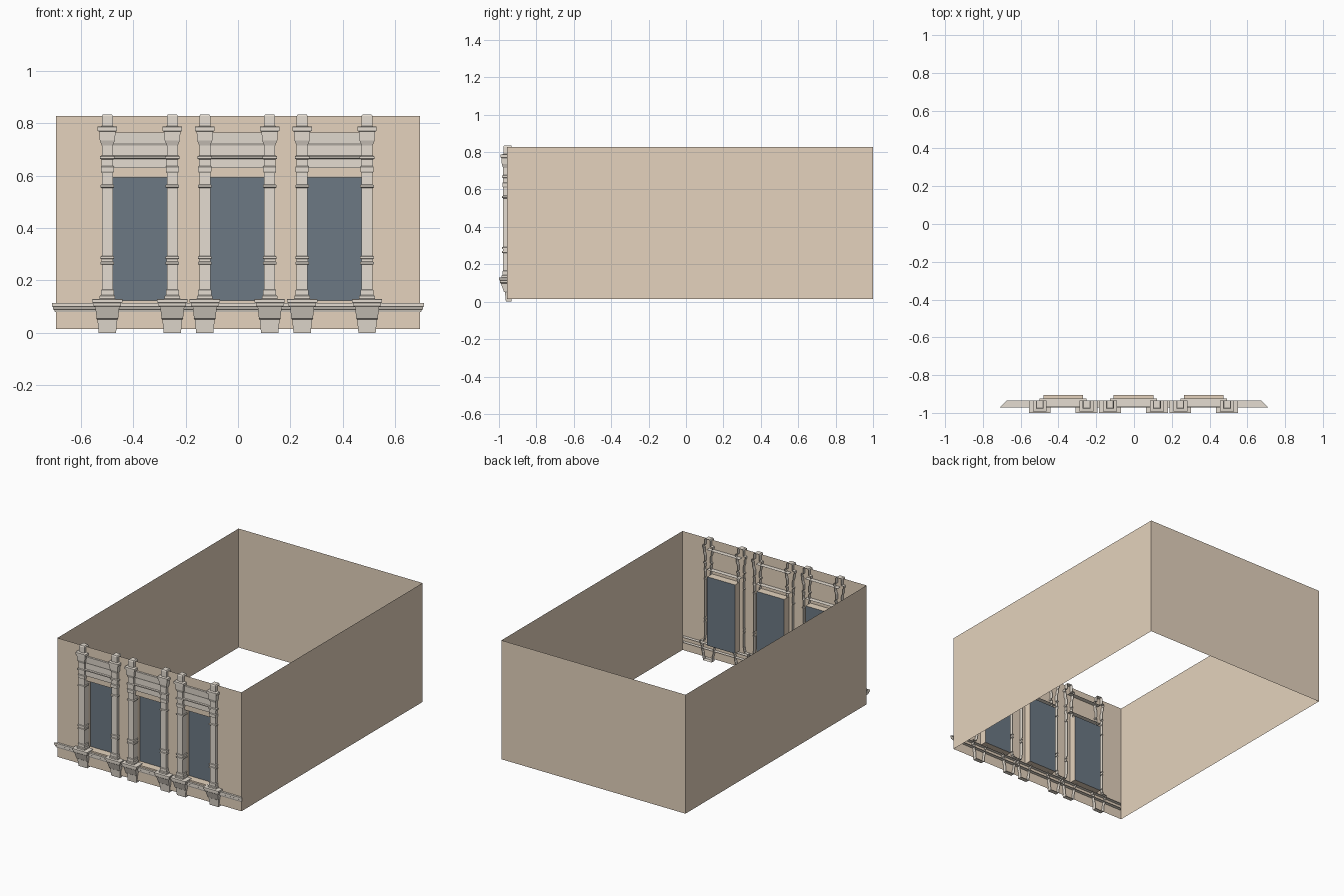
import bpy

WALL_Y, GLASS_Y = -0.957, -0.906
HALF_X, BASE_Z, TOP_Z = 0.696, 0.015, 0.828
CENTRES = (-0.375, -0.003, 0.369)      # window bays
COL_OFF = 0.124                        # column distance from bay centre
WIN_W, WIN_Z0, WIN_Z1 = 0.105, 0.124, 0.594


def material(name, rgb):
    m = bpy.data.materials.new(name)
    m.diffuse_color = (*rgb, 1)
    return m


TAN = material("tan_wall", (0.78, 0.65, 0.51))
STONE = material("pale_stone", (0.78, 0.72, 0.64))
GLASS = material("dark_glass", (0.15, 0.19, 0.23))


def add_mesh(name, verts, faces, mat):
    me = bpy.data.meshes.new(name)
    me.from_pydata(verts, [], faces)
    me.materials.append(mat)
    me.update()
    ob = bpy.data.objects.new(name, me)
    bpy.context.collection.objects.link(ob)
    return ob


def loft(name, rows, mat, caps=False):
    """Skin equal-length rows of points; optional end faces."""
    n = len(rows[0])
    verts = [p for r in rows for p in r]
    faces = [(i * n + j, i * n + j + 1, (i + 1) * n + j + 1, (i + 1) * n + j)
             for i in range(len(rows) - 1) for j in range(n - 1)]
    if caps:
        faces.append(tuple(reversed(range(n))))
        faces.append(tuple(range(len(verts) - n, len(verts))))
    return add_mesh(name, verts, faces, mat)


# front wall with three window openings
xs = [-HALF_X] + [c + s * WIN_W for c in CENTRES for s in (-1, 1)] + [HALF_X]
zs = [BASE_Z, WIN_Z0, WIN_Z1, TOP_Z]
verts = [(x, WALL_Y, z) for z in zs for x in xs]
nx = len(xs)
faces = [(k * nx + i, k * nx + i + 1, (k + 1) * nx + i + 1, (k + 1) * nx + i)
         for k in range(3) for i in range(nx - 1) if not (k == 1 and i % 2)]
add_mesh("front_wall", verts, faces, TAN)

# side and back walls, open above and below
plan = [(HALF_X, WALL_Y), (HALF_X, 1), (-HALF_X, 1), (-HALF_X, WALL_Y)]
loft("side_and_back_walls", [[(x, y, z) for x, y in plan] for z in (BASE_Z, TOP_Z)], TAN)

# column outline: height, half width, front face y
COLUMN = [
    (0.000, 0.033, -0.963), (0.050, 0.038, -0.968), (0.054, 0.041, -0.974),
    (0.098, 0.046, -0.990), (0.102, 0.052, -0.994), (0.114, 0.053, -0.995),
    (0.116, 0.058, -1.000), (0.128, 0.058, -1.000), (0.130, 0.030, -0.986),
    (0.140, 0.030, -0.986), (0.144, 0.025, -0.982), (0.163, 0.025, -0.982),
    (0.166, 0.021, -0.978), (0.260, 0.021, -0.978), (0.262, 0.026, -0.983),
    (0.270, 0.026, -0.983), (0.272, 0.022, -0.979), (0.281, 0.022, -0.979),
    (0.283, 0.026, -0.983), (0.291, 0.026, -0.983), (0.293, 0.021, -0.978),
    (0.553, 0.021, -0.978), (0.556, 0.026, -0.983), (0.564, 0.026, -0.983),
    (0.567, 0.021, -0.978), (0.610, 0.021, -0.978), (0.616, 0.025, -0.982),
    (0.634, 0.025, -0.982), (0.638, 0.022, -0.979), (0.662, 0.022, -0.979),
    (0.665, 0.028, -0.984), (0.674, 0.028, -0.984), (0.677, 0.021, -0.978),
    (0.715, 0.021, -0.978), (0.735, 0.029, -0.985), (0.768, 0.031, -0.986),
    (0.771, 0.037, -0.992), (0.787, 0.037, -0.992), (0.789, 0.021, -0.977),
    (0.828, 0.021, -0.977), (0.834, 0.017, -0.973)]

# lintel moulding: y, z from the bottom up
LINTEL = [(-0.925, 0.630), (-0.964, 0.630), (-0.964, 0.664), (-0.971, 0.667),
          (-0.971, 0.674), (-0.963, 0.677), (-0.963, 0.715), (-0.968, 0.725),
          (-0.970, 0.765), (-0.925, 0.765)]

for c in CENTRES:
    # pair of hollow-backed columns on brackets
    for s, side in ((-1, "left"), (1, "right")):
        x = c + s * COL_OFF
        loft(f"column_{side}",
             [[(x - w, -0.934, z), (x - w, f, z), (x + w, f, z), (x + w, -0.934, z)]
              for z, w, f in COLUMN], STONE, caps=True)
    # lintel between the columns
    loft("lintel", [[(c - COL_OFF, y, z), (c + COL_OFF, y, z)] for y, z in LINTEL], STONE)
    # window reveal and pane
    ring = [(-1, WIN_Z0), (-1, WIN_Z1), (1, WIN_Z1), (1, WIN_Z0), (-1, WIN_Z0)]
    loft("window_reveal", [[(c + k * WIN_W, y, z) for k, z in ring]
                           for y in (WALL_Y, GLASS_Y)], TAN)
    add_mesh("window_pane", [(c + k * WIN_W, GLASS_Y, z) for k, z in reversed(ring[:4])],
             [(0, 1, 2, 3)], GLASS)

# sill course with mitred ends
LEDGE = [(-0.934, 0.079), (-0.960, 0.079), (-0.963, 0.088), (-0.968, 0.090),
         (-0.968, 0.098), (-0.971, 0.100), (-0.971, 0.114), (-0.934, 0.114)]
loft("sill_course", [[(s * (HALF_X + WALL_Y - y), y, z) for s in (-1, 1)]
                     for y, z in LEDGE], STONE)
